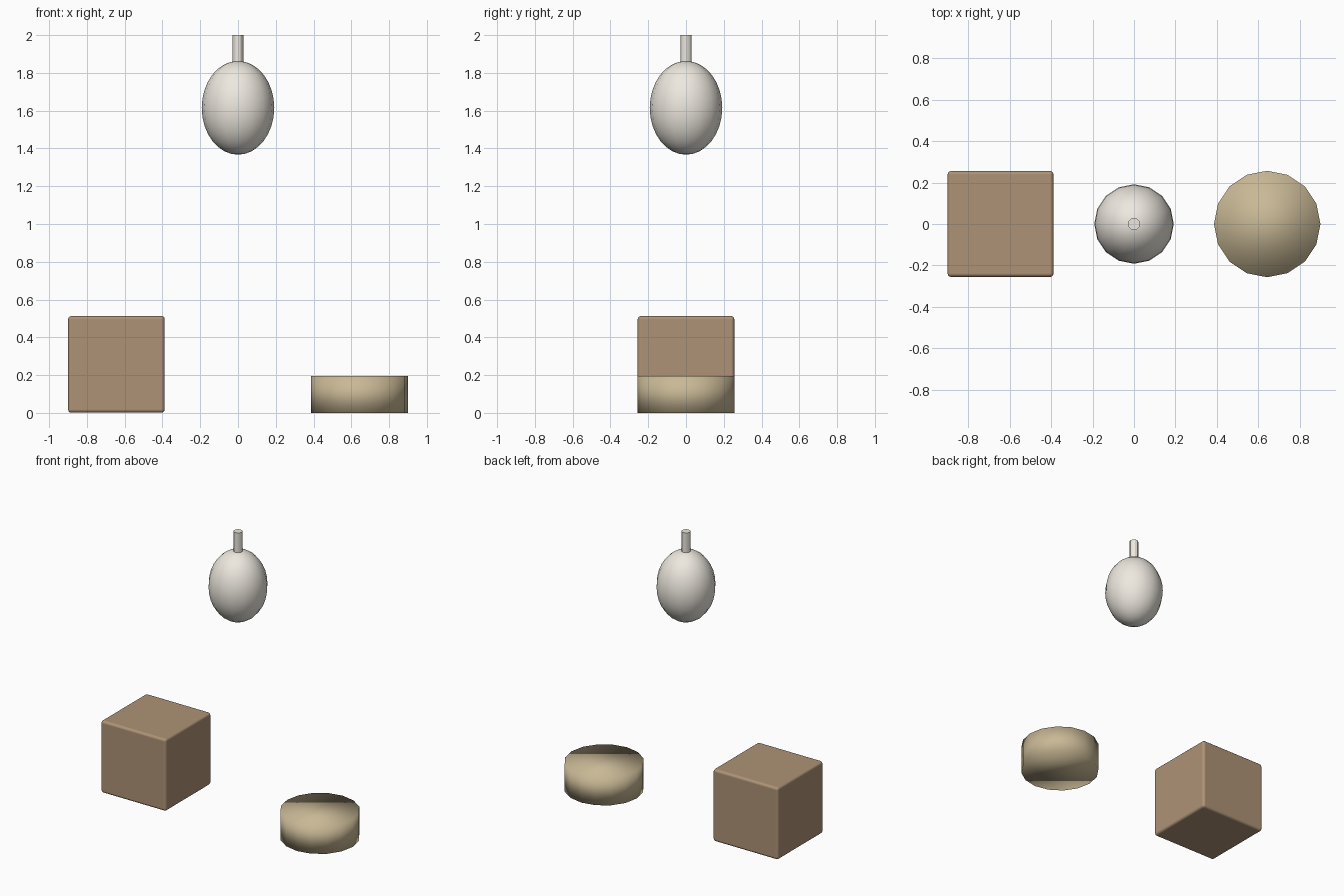
import bpy

if "Cube" in bpy.data.objects:
    bpy.data.objects.remove(bpy.data.objects["Cube"])


def finish(name, color):
    ob = bpy.context.object
    ob.name = name
    mat = bpy.data.materials.new(name + "_colour")
    mat.diffuse_color = (*color, 1)
    mat.use_nodes = True
    mat.node_tree.nodes["Principled BSDF"].inputs["Base Color"].default_value = mat.diffuse_color
    ob.data.materials.append(mat)
    bpy.ops.object.shade_smooth()
    return ob


WOOD = (0.42, 0.29, 0.18)
SAND = (0.58, 0.48, 0.30)
WHITE = (0.85, 0.81, 0.74)

# Crate-like block with small rounded edges
bpy.ops.mesh.primitive_cube_add(size=0.512, location=(-0.644, 0, 0.257))
block = finish("block", WOOD)
bevel = block.modifiers.new("round_edges", 'BEVEL')
bevel.width = 0.018
bevel.segments = 3
bevel.harden_normals = True

# Low round cushion, smooth shaded all over
bpy.ops.mesh.primitive_cylinder_add(vertices=16, radius=0.257, depth=0.196,
                                    location=(0.643, 0, 0.098))
finish("round_cushion", SAND)

# Hanging lantern
bpy.ops.mesh.primitive_uv_sphere_add(segments=16, ring_count=16, radius=1,
                                     location=(0, 0, 1.615))
lantern = finish("lantern", WHITE)
lantern.scale = (0.192, 0.192, 0.248)

# Cord above the lantern
bpy.ops.mesh.primitive_cylinder_add(vertices=12, radius=0.029, depth=0.16,
                                    location=(0, 0, 1.92))
finish("cord", WHITE)
bpy.ops.object.shade_smooth_by_angle()
